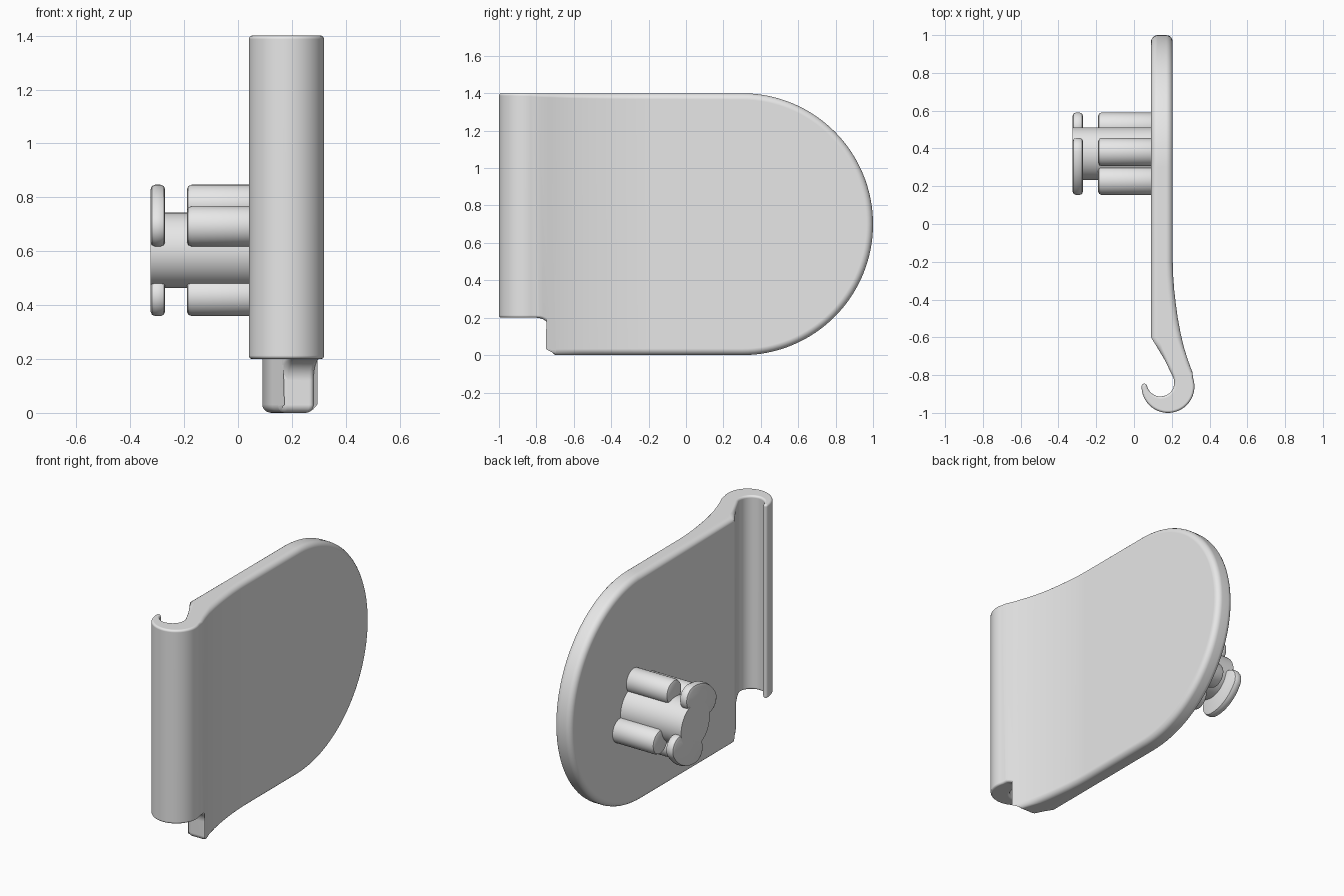
import bpy, bmesh
from math import sin, cos, radians, hypot
from mathutils import Vector

old = bpy.data.objects.get("Cube")
if old:
    bpy.data.objects.remove(old, do_unlink=True)

grey = bpy.data.materials.new("plain grey")
grey.use_nodes = True
grey.diffuse_color = (0.8, 0.8, 0.8, 1)
grey.node_tree.nodes["Principled BSDF"].inputs["Base Color"].default_value = (0.8, 0.8, 0.8, 1)


def arc(cx, cy, r, a0, a1, n):
    """Points on an arc from angle a0 to a1 in degrees."""
    steps = [radians(a0 + (a1 - a0) * i / n) for i in range(n + 1)]
    return [(cx + r * cos(a), cy + r * sin(a)) for a in steps]


def prism(name, base, sweep):
    """Solid made by sweeping a closed outline."""
    bm = bmesh.new()
    face = bm.faces.new([bm.verts.new(p) for p in base])
    new = bmesh.ops.extrude_face_region(bm, geom=[face])["geom"]
    bmesh.ops.translate(bm, verts=[v for v in new if isinstance(v, bmesh.types.BMVert)],
                        vec=Vector(sweep))
    bmesh.ops.recalc_face_normals(bm, faces=bm.faces)
    mesh = bpy.data.meshes.new(name)
    bm.to_mesh(mesh)
    bm.free()
    mesh.materials.append(grey)
    ob = bpy.data.objects.new(name, mesh)
    bpy.context.collection.objects.link(ob)
    return ob


def side_prism(name, outline, x0, x1):
    return prism(name, [(x0, y, z) for y, z in outline], (x1 - x0, 0, 0))


def activate(ob):
    bpy.ops.object.select_all(action='DESELECT')
    ob.select_set(True)
    bpy.context.view_layer.objects.active = ob


def bake(ob, mod):
    activate(ob)
    bpy.ops.object.modifier_apply(modifier=mod.name)


def finish(ob):
    activate(ob)
    bpy.ops.object.shade_smooth_by_angle(angle=radians(35))


# Hooked plate: section seen from above
section = [(0.09, 1.1), (0.205, 1.1), (0.205, -0.2), (0.207, -0.27), (0.213, -0.35),
           (0.221, -0.42), (0.232, -0.5), (0.247, -0.58), (0.266, -0.66), (0.289, -0.73),
           (0.309, -0.785)]
section += arc(0.18, -0.86, 0.14, 18, -180, 36)          # outside of the hook
section += arc(0.055, -0.86, 0.015, 180, 0, 8)[1:]       # rounded tip
section += arc(0.14, -0.84, 0.073, 200, 392, 32)         # inside of the hook
section += [(0.163, -0.72), (0.127, -0.66), (0.09, -0.6)]
plate = prism("hooked_plate", [(x, y, -0.1) for x, y in section], (0, 0, 1.6))

# Plate outline from the side: round back end, notch under the hook
outline = [(-1.1, 1.4)] + arc(0.3, 0.7, 0.7, 90, -90, 64)
outline += arc(-0.69, 0.03, 0.03, 270, 180, 6)
outline += arc(-0.8, 0.12, 0.08, 0, 90, 10)
outline += [(-1.1, 0.2)]
cutter = side_prism("plate_outline_cutter", outline, -0.3, 0.6)
cutter.hide_render = True

trim = plate.modifiers.new("trim", 'BOOLEAN')
trim.operation = 'INTERSECT'
trim.solver = 'EXACT'
trim.object = cutter
bake(plate, trim)
bpy.data.objects.remove(cutter, do_unlink=True)

# Rounded rim, finer towards the thin hook
bm = bmesh.new()
bm.from_mesh(plate.data)
bmesh.ops.remove_doubles(bm, verts=bm.verts, dist=0.0005)
weights = []
for e in bm.edges:
    y = (e.verts[0].co.y + e.verts[1].co.y) / 2
    rim = len(e.link_faces) == 2 and e.calc_face_angle(0) > radians(50)
    weights.append(min(1, max(0.37, 0.37 + (y + 0.8) * 3.1)) if rim else 0.0)
bm.to_mesh(plate.data)
bm.free()
attr = plate.data.attributes.new("bevel_weight_edge", 'FLOAT', 'EDGE')
attr.data.foreach_set("value", weights)
rim = plate.modifiers.new("rim", 'BEVEL')
rim.limit_method = 'WEIGHT'
rim.width = 0.035
rim.segments = 5
rim.use_clamp_overlap = False
bake(plate, rim)
finish(plate)
plate.modifiers.new("flat sides", 'WEIGHTED_NORMAL').keep_sharp = True

# Knob on the right-hand face
CY, CZ = 0.372, 0.603
LOBE, REACH = 0.075, 0.169


def chamfer(ob, width):
    mod = ob.modifiers.new("chamfer", 'BEVEL')
    mod.limit_method = 'ANGLE'
    mod.angle_limit = radians(60)
    mod.width = width
    mod.segments = 2
    bake(ob, mod)
    finish(ob)


finish(side_prism("knob_core", arc(CY, CZ, 0.14, 0, 354, 59), -0.325, 0.12))


def lobe_centre(a):
    return CY + REACH * cos(radians(a)), CZ + REACH * sin(radians(a))


for side, turn in (("upper", 0), ("lower", 180)):
    first, last = 87 + turn, 148 + turn
    # Ribs standing on the plate
    for n, a in enumerate((first, last)):
        y, z = lobe_centre(a)
        rib = side_prism(f"{side}_knob_rib_{n + 1}", arc(y, z, LOBE, 0, 350, 35), -0.19, 0.12)
        chamfer(rib, 0.018)
    # Wide cap wing spanning both ribs
    wing = arc(*lobe_centre(first), LOBE, first - 150, first, 20)
    wing += arc(CY, CZ, REACH + LOBE, first, last, 12)[1:-1]
    wing += arc(*lobe_centre(last), LOBE, last, last + 150, 20)
    chamfer(side_prism(f"{side}_cap_wing", wing, -0.325, -0.27), 0.018)
